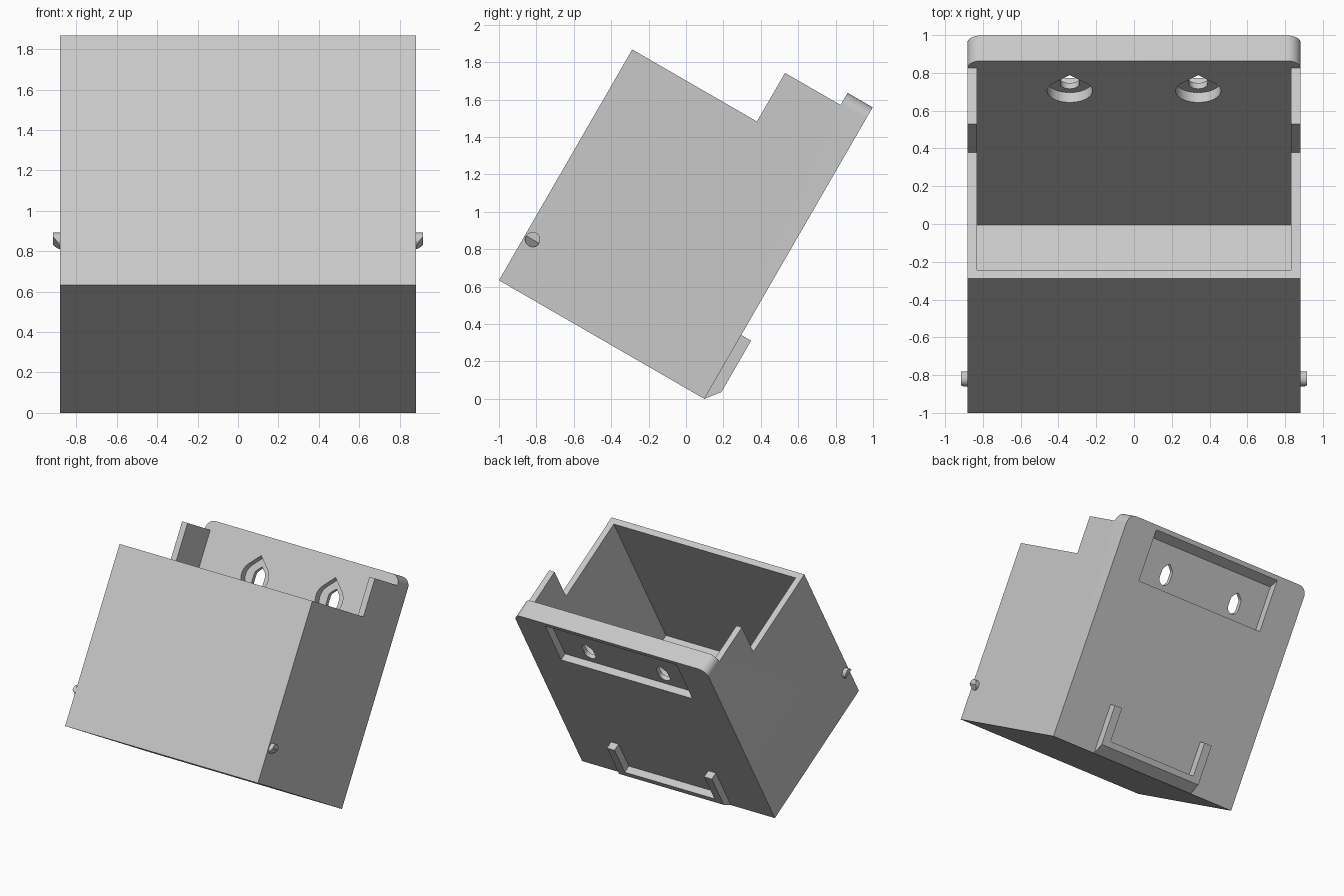
import bpy, bmesh, math
from mathutils import Vector, Matrix

if "Cube" in bpy.data.objects:
    bpy.data.objects.remove(bpy.data.objects["Cube"], do_unlink=True)

# One plain grey plastic
grey = bpy.data.materials.new("light_grey_plastic")
grey.use_nodes = True
COLOR = (0.58, 0.58, 0.58, 1)
grey.diffuse_color = COLOR
grey.node_tree.nodes["Principled BSDF"].inputs["Base Color"].default_value = COLOR

# Everything is drawn upright (x, depth, height), then leaned back as a whole
LEAN = Matrix.Translation((0, -1, 0.634)) @ Matrix.Rotation(math.radians(-30), 4, 'X')
HALF_W, DEPTH = 0.882, 1.268
FRONT_H, EAR_H, BACK_H = 1.425, 1.725, 1.80
WALL, FLOOR, BACK_IN = 0.05, 0.06, 1.113


def finish(name, bm):
    bmesh.ops.recalc_face_normals(bm, faces=bm.faces)
    mesh = bpy.data.meshes.new(name)
    bm.to_mesh(mesh)
    bm.free()
    mesh.materials.append(grey)
    ob = bpy.data.objects.new(name, mesh)
    bpy.context.collection.objects.link(ob)
    ob.matrix_world = LEAN
    return ob


def prism(points, axis, start, end):
    """Extrude a profile: (depth, height) along X or (x, height) along Y."""
    bm = bmesh.new()
    place = (lambda p, t: (t, p[0], p[1])) if axis == 'X' else (lambda p, t: (p[0], t, p[1]))
    face = bm.faces.new([bm.verts.new(place(p, start)) for p in points])
    new = bmesh.ops.extrude_face_region(bm, geom=[face])["geom"]
    shift = Vector(place((0, 0), end - start))
    bmesh.ops.translate(bm, verts=[v for v in new if isinstance(v, bmesh.types.BMVert)], vec=shift)
    return bm


def cut(ob, bm):
    cutter = finish("cutter", bm)
    cutter.hide_render = True
    mod = ob.modifiers.new("cut", 'BOOLEAN')
    mod.operation, mod.solver, mod.object = 'DIFFERENCE', 'EXACT', cutter
    bpy.context.view_layer.objects.active = ob
    bpy.ops.object.modifier_apply(modifier=mod.name)
    bpy.data.objects.remove(cutter, do_unlink=True)


def teardrop(cx, cz, r, stretch=0.0):
    pts = [(cx, cz + stretch + r * math.sqrt(2))]
    for deg in range(135, 406, 9):
        a = math.radians(deg)
        lift = stretch if deg < 180 or deg > 360 else 0
        pts.append((cx + r * math.cos(a), cz + lift + r * math.sin(a)))
    return pts


# Bin body: stepped side profile with the back panel's top corners rounded
side = [(0, 0), (DEPTH, 0), (DEPTH, BACK_H), (BACK_IN, BACK_H), (BACK_IN, EAR_H),
        (0.77, EAR_H), (0.77, FRONT_H), (0, FRONT_H)]
bm = prism(side, 'X', -HALF_W, HALF_W)
corners = [e for e in bm.edges
           if all(v.co.z > BACK_H - 0.01 for v in e.verts)
           and abs(e.verts[0].co.x - e.verts[1].co.x) < 0.01]
bmesh.ops.bevel(bm, geom=corners, offset=0.074, segments=10, profile=0.5, affect='EDGES')
body = finish("bin_body", bm)

# Open cavity
inner = [(WALL, FLOOR), (BACK_IN, FLOOR), (BACK_IN, 3), (WALL, 3)]
cut(body, prism(inner, 'X', WALL - HALF_W, HALF_W - WALL))

# Rear recess with a sloping ceiling
recess = [(1.208, 1.352), (1.29, 1.352), (1.29, 1.787), (1.208, 1.705)]
cut(body, prism(recess, 'X', -0.6, 0.6))

# Teardrop screw pockets and slotted through holes
for x in (-0.34, 0.34):
    cut(body, prism(teardrop(x, 1.48, 0.12), 'Y', 1.0, BACK_IN + 0.06))
    cut(body, prism(teardrop(x, 1.45, 0.05, 0.05), 'Y', 1.1, 1.4))

# U-shaped rear bracket with a chamfered underside
bracket_side = [(DEPTH, 0), (1.329, 0.078), (1.329, 0.394), (DEPTH, 0.394)]
bracket = finish("rear_bracket", prism(bracket_side, 'X', -0.48, 0.48))
opening = [(-0.41, 0.125), (0.41, 0.125), (0.41, 0.6), (-0.41, 0.6)]
cut(bracket, prism(opening, 'Y', 1.2, 1.4))

# Side pegs, bevelled on the lower half
for name, s in (("left_peg", 1), ("right_peg", -1)):
    ring = [(0.047 + 0.04 * math.cos(math.tau * i / 32), 0.279 + 0.04 * math.sin(math.tau * i / 32))
            for i in range(32)]
    tip = s * 0.915
    bm = prism(ring, 'X', s * HALF_W, tip)
    geom = bm.verts[:] + bm.edges[:] + bm.faces[:]
    bmesh.ops.bisect_plane(bm, geom=geom, plane_co=(tip, 0, 0.279),
                           plane_no=(s * 0.04, 0, -0.033), clear_outer=True)
    bmesh.ops.holes_fill(bm, edges=[e for e in bm.edges if e.is_boundary])
    finish(name, bm)

# Smooth the rounded parts, keep edges crisp
for ob in bpy.context.collection.objects:
    if ob.type == 'MESH' and ob.data.materials and ob.data.materials[0] == grey:
        bpy.ops.object.select_all(action='DESELECT')
        ob.select_set(True)
        bpy.context.view_layer.objects.active = ob
        bpy.ops.object.shade_smooth_by_angle(angle=math.radians(30))
